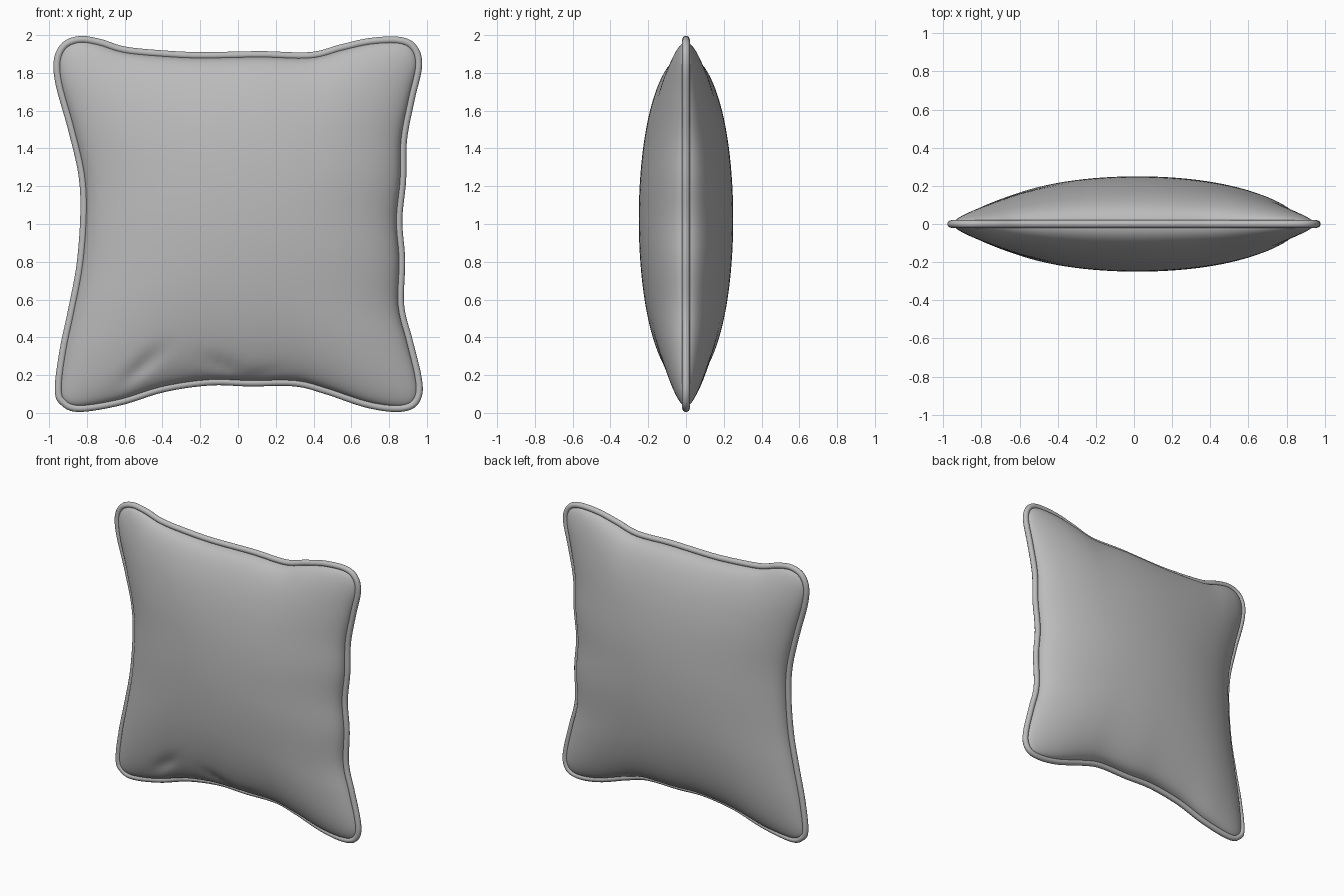
import bpy
import bmesh
import math
from mathutils import Vector

if "Cube" in bpy.data.objects:
    bpy.data.objects.remove(bpy.data.objects["Cube"], do_unlink=True)

grey = bpy.data.materials.new("grey fabric")
grey.use_nodes = True
colour = (0.5, 0.5, 0.5, 1)
grey.diffuse_color = colour
grey.node_tree.nodes["Principled BSDF"].inputs["Base Color"].default_value = colour

# Outer seam outline (x, z), each side running between two corners
TOP = [(-.93, 1.96), (-.84, 1.995), (-.73, 1.98), (-.6, 1.94), (-.41, 1.92), (-.2, 1.91),
       (.12, 1.915), (.38, 1.91), (.54, 1.95), (.7, 1.985), (.86, 1.99)]
RIGHT = [(.945, 1.945), (.975, 1.84), (.935, 1.655), (.895, 1.445), (.89, 1.23), (.87, 1.02),
         (.885, .81), (.88, .57), (.925, .385), (.97, .2), (.975, .095)]
BOTTOM = [(.93, .025), (.83, .005), (.67, .03), (.46, .1), (.3, .14), (.06, .14),
          (-.15, .145), (-.39, .11), (-.62, .04), (-.84, .005)]
LEFT = [(-.935, .04), (-.97, .12), (-.945, .33), (-.9, .545), (-.855, .785), (-.835, 1.05),
        (-.845, 1.26), (-.9, 1.5), (-.965, 1.735), (-.975, 1.87)]
SIDES = [TOP, RIGHT, BOTTOM, LEFT]
STEPS = 8


def smooth_loop(points):
    """Closed Catmull-Rom curve through the points."""
    pts = [Vector(p) for p in points]
    n, out = len(pts), []
    for i in range(n):
        a, b, c, d = (pts[(i + k) % n] for k in (-1, 0, 1, 2))
        for j in range(STEPS):
            t = j / STEPS
            out.append(0.5 * (2 * b + (c - a) * t + (2 * a - 5 * b + 4 * c - d) * t * t
                              + (3 * b - a - 3 * c + d) * t ** 3))
    return out


def inset(loop, dist):
    """Move a clockwise loop inward."""
    out = []
    for i, p in enumerate(loop):
        d = (loop[(i + 1) % len(loop)] - loop[i - 1]).normalized()
        out.append(p + Vector((d.y, -d.x)) * dist)
    return out


def sampler(path):
    """Function giving the point at a fraction of the path length."""
    lengths = [0]
    for a, b in zip(path, path[1:]):
        lengths.append(lengths[-1] + (b - a).length)

    def at(f):
        d = f * lengths[-1]
        for i in range(len(path) - 1):
            if d <= lengths[i + 1]:
                return path[i].lerp(path[i + 1], (d - lengths[i]) / (lengths[i + 1] - lengths[i]))
        return path[-1]
    return at


outline = smooth_loop([p for side in SIDES for p in side])


def finish(obj, angle):
    bpy.ops.object.select_all(action='DESELECT')
    obj.select_set(True)
    bpy.context.view_layer.objects.active = obj
    bpy.ops.object.shade_smooth_by_angle(angle=math.radians(angle))


# Cushion body: two puffed panels spanning the seam
rim = inset(outline, 0.03)
rim.append(rim[0])
edges, start = [], 0
for side in SIDES:
    end = start + len(side) * STEPS
    edges.append(sampler(rim[start:end + 1]))
    start = end
top, right, bottom, left = edges
N = 56
fractions = [(1 + math.sin(math.pi * (i / N - 0.5))) / 2 for i in range(N + 1)]
tops = [top(f) for f in fractions]
bottoms = [bottom(1 - f) for f in fractions]
rights = [right(1 - f) for f in fractions]
lefts = [left(f) for f in fractions]

# Soft creases on the front panel: x, z, along, across, tilt, depth
CREASES = [(-.5, .25, .13, .035, .75, .022), (-.08, .25, .1, .035, -.5, .016),
           (.1, .2, .1, .03, .3, .01)]


def crease(p):
    total = 0
    for x, z, along, across, tilt, depth in CREASES:
        dx, dz = p.x - x, p.y - z
        a = dx * math.cos(tilt) + dz * math.sin(tilt)
        b = dz * math.cos(tilt) - dx * math.sin(tilt)
        total += depth * math.exp(-(a / along) ** 2 - (b / across) ** 2)
    return total


bm = bmesh.new()
for sign in (-1, 1):
    grid = []
    for j, t in enumerate(fractions):
        row = []
        for i, s in enumerate(fractions):
            p = (bottoms[i] * (1 - t) + tops[i] * t + lefts[j] * (1 - s) + rights[j] * s
                 - (bottoms[0] * (1 - s) + bottoms[N] * s) * (1 - t)
                 - (tops[0] * (1 - s) + tops[N] * s) * t)
            u, v = max(0, 4 * s * (1 - s)), max(0, 4 * t * (1 - t))
            h = 0.25 * u ** 0.52 * v ** 0.47
            if sign < 0:
                h -= crease(p) * min(1, h / 0.06)
            row.append(bm.verts.new((p.x, sign * h, p.y)))
        grid.append(row)
    for j in range(N):
        for i in range(N):
            bm.faces.new((grid[j][i], grid[j][i + 1], grid[j + 1][i + 1], grid[j + 1][i]))
bmesh.ops.remove_doubles(bm, verts=bm.verts, dist=0.0002)
bmesh.ops.recalc_face_normals(bm, faces=bm.faces)
mesh = bpy.data.meshes.new("cushion_body")
bm.to_mesh(mesh)
bm.free()
mesh.materials.append(grey)
body = bpy.data.objects.new("cushion_body", mesh)
bpy.context.collection.objects.link(body)
finish(body, 60)

# Piping cord around the seam
curve = bpy.data.curves.new("piping", 'CURVE')
curve.dimensions = '3D'
curve.bevel_depth = 0.02
curve.bevel_resolution = 3
spline = curve.splines.new('POLY')
cord = inset(outline, 0.019)
spline.points.add(len(cord) - 1)
for point, p in zip(spline.points, cord):
    point.co = (p.x, 0, p.y, 1)
spline.use_cyclic_u = True
curve.materials.append(grey)
piping = bpy.data.objects.new("piping", curve)
bpy.context.collection.objects.link(piping)
bpy.ops.object.select_all(action='DESELECT')
piping.select_set(True)
bpy.context.view_layer.objects.active = piping
bpy.ops.object.convert(target='MESH')
finish(piping, 60)
